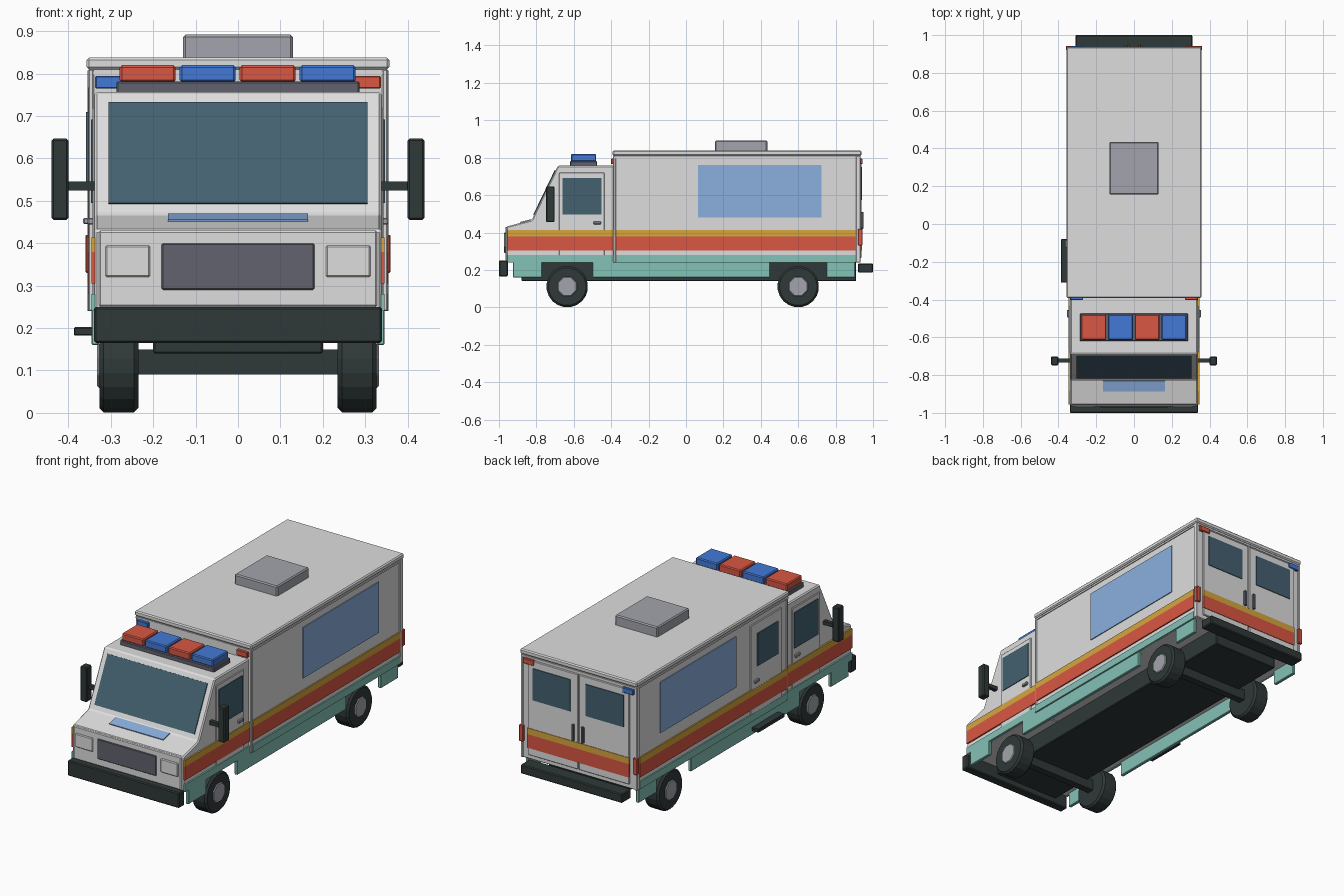
import bpy, bmesh, math
from mathutils import Vector

if "Cube" in bpy.data.objects:
    bpy.data.objects.remove(bpy.data.objects["Cube"])


def mat(name, hexcol):
    m = bpy.data.materials.new(name)
    srgb = [int(hexcol[i:i + 2], 16) / 255 for i in (0, 2, 4)]
    lin = [c / 12.92 if c <= 0.04045 else ((c + 0.055) / 1.055) ** 2.4 for c in srgb]
    m.diffuse_color = (*lin, 1)
    m.use_nodes = True
    m.node_tree.nodes["Principled BSDF"].inputs["Base Color"].default_value = m.diffuse_color
    return m


WHITE = mat("body_white", "DEDEDE")
RED = mat("signal_red", "D95743")
BLUE = mat("signal_blue", "4379D6")
YELLOW = mat("stripe_yellow", "D6A63F")
TEAL = mat("skirt_teal", "84C2B7")
DARK = mat("rubber_black", "2F3938")
GLASS = mat("dark_glass", "436070")
PANE = mat("pale_blue_panel", "8BAFDF")
GREY = mat("metal_grey", "A3A5AD")
SLATE = mat("slate_grey", "62626E")


def finish(bm, name, material, bevel=0.0):
    bmesh.ops.recalc_face_normals(bm, faces=bm.faces)
    me = bpy.data.meshes.new(name)
    bm.to_mesh(me)
    bm.free()
    ob = bpy.data.objects.new(name, me)
    bpy.context.collection.objects.link(ob)
    me.materials.append(material)
    if bevel:
        b = ob.modifiers.new("bevel", 'BEVEL')
        b.width = bevel
        b.segments = 1
    return ob


def prism(name, pts, x0, x1, material, bevel=0.0):
    """Extrude a (y, z) outline from x0 to x1."""
    bm = bmesh.new()
    f = bm.faces.new([bm.verts.new((x0, y, z)) for y, z in pts])
    ext = bmesh.ops.extrude_face_region(bm, geom=[f])
    verts = [g for g in ext["geom"] if isinstance(g, bmesh.types.BMVert)]
    bmesh.ops.translate(bm, verts=verts, vec=(x1 - x0, 0, 0))
    return finish(bm, name, material, bevel)


def box(name, x, y, z, material, bevel=0.0):
    return prism(name, [(y[0], z[0]), (y[1], z[0]), (y[1], z[1]), (y[0], z[1])],
                 x[0], x[1], material, bevel)


def pair(name, x, y, z, material, bevel=0.0):
    """Box on the right side and its mirror on the left."""
    box(name + "_right", x, y, z, material, bevel)
    box(name + "_left", (-x[1], -x[0]), y, z, material, bevel)


def slope_plate(name, a, b, t0, t1, half, thick, material):
    """Thin plate lying on the slope from a to b in the (y, z) plane."""
    a, b = Vector(a), Vector(b)
    d = b - a
    n = Vector((-d.y, d.x)).normalized() * thick
    p, q = a + d * t0, a + d * t1
    prism(name, [p, q, q + n, p + n], -half, half, material)


def cylinder(name, x0, x1, y, z, r, sides, material, bevel=0.0):
    pts = [(y + r * math.cos(2 * math.pi * (i + .5) / sides),
            z + r * math.sin(2 * math.pi * (i + .5) / sides)) for i in range(sides)]
    return prism(name, pts, x0, x1, material, bevel)


# Main bodies
box("rear_body", (-.348, .348), (-.385, .93), (.24, .82), WHITE, .004)
box("roof_cap", (-.357, .357), (-.392, .938), (.81, .838), WHITE, .006)
box("roof_gutter", (-.353, .353), (-.388, .934), (.797, .806), WHITE)
NOSE, HOOD, SCREEN = (-.96, .432), (-.825, .467), (-.685, .757)
prism("cab_body", [(-.96, .24), NOSE, HOOD, SCREEN, (-.385, .757), (-.385, .24)],
      -.338, .338, WHITE, .006)
pair("rear_corner_post", (.34, .355), (.908, .934), (.24, .81), WHITE, .003)
pair("front_corner_post", (.34, .353), (-.389, -.375), (.24, .81), WHITE, .003)

# Cab glass and front face
slope_plate("windshield", HOOD, SCREEN, .09, .91, .305, .005, GLASS)
slope_plate("hood_plate", NOSE, HOOD, .55, .97, .165, .005, PANE)
box("front_panel", (-.328, .328), (-.966, -.955), (.25, .43), WHITE, .004)
box("grille", (-.18, .18), (-.972, -.96), (.29, .40), SLATE, .003)
pair("headlight", (.207, .313), (-.973, -.96), (.32, .395), WHITE, .004)
box("front_bumper", (-.34, .34), (-1, -.952), (.165, .25), DARK, .005)

# Cab doors
pair("cab_door", (.33, .343), (-.68, -.435), (.25, .72), WHITE, .003)
pair("cab_window", (.335, .347), (-.66, -.452), (.495, .692), GLASS)
pair("cab_handle", (.34, .355), (-.495, -.455), (.444, .46), GREY, .003)

# Stripes along the sides and rear
for label, z, m in (("red_stripe", (.305, .38), RED),
                    ("yellow_stripe", (.38, .414), YELLOW),
                    ("teal_stripe", (.24, .28), TEAL)):
    pair(label + "_body", (.345, .355), (-.375, .907), z, m)
    pair(label + "_cab", (.335, .346), (-.955, -.39), z, m)
    if m != TEAL:
        box(label + "_rear", (-.31, .31), (.925, .941), z, m)

# Lower skirts between the wheels
for label, y in (("front", (-.925, -.77)), ("middle", (-.50, .45)), ("rear", (.75, .905))):
    pair(label + "_skirt", (.328, .346), y, (.16, .245), TEAL, .003)

# Side panels on the rear body
pair("side_panel", (.345, .353), (.065, .725), (.48, .76), PANE)

# Left entry door with step
box("side_door", (-.354, -.345), (-.33, -.06), (.25, .77), WHITE, .003)
box("side_door_window", (-.358, -.35), (-.295, -.115), (.53, .71), GLASS)
box("side_door_handle", (-.365, -.35), (-.125, -.085), (.445, .46), GREY, .003)
box("side_step", (-.387, -.33), (-.31, -.08), (.182, .202), DARK, .003)

# Rear doors, windows, handles, lamps
pair("rear_door", (.003, .31), (.925, .938), (.265, .79), WHITE, .003)
pair("rear_window", (.047, .278), (.93, .942), (.575, .75), GLASS)
pair("rear_handle", (.022, .036), (.935, .95), (.42, .51), SLATE, .003)
pair("tail_lamp", (.335, .36), (.92, .943), (.33, .42), RED, .003)
box("rear_bumper", (-.31, .31), (.92, 1), (.185, .235), DARK, .005)

# Corner marker lamps
for label, y in (("front", (-.402, -.38)), ("rear", (.925, .943))):
    box(label + "_marker_red", (.27, .337), y, (.765, .795), RED, .003)
    box(label + "_marker_blue", (-.337, -.27), y, (.765, .795), BLUE, .003)

# Roof light bar and vent
box("light_bar_base", (-.287, .287), (-.62, -.475), (.75, .782), SLATE, .004)
for i in range(4):
    x = -.279 + i * .1415
    box("beacon_%d" % (i + 1), (x, x + .132), (-.615, -.48), (.78, .82),
        BLUE if i % 2 else RED, .005)
box("roof_vent", (-.13, .13), (.155, .435), (.83, .892), GREY, .006)

# Mirrors
pair("mirror_arm", (.33, .41), (-.733, -.712), (.525, .546), DARK)
pair("mirror", (.40, .44), (-.748, -.702), (.455, .647), DARK, .005)

# Chassis, wheels and hubs
box("chassis", (-.2, .2), (-.88, .91), (.14, .245), DARK, .004)
for label, y in (("front", -.635), ("rear", .60)):
    for side, s in (("right", 1), ("left", -1)):
        cylinder("%s_%s_tire" % (label, side), s * .235, s * .327, y, .111, .111, 20, DARK, .01)
        cylinder("%s_%s_hub" % (label, side), s * .30, s * .332, y, .111, .056, 8, GREY, .004)
    box(label + "_axle", (-.24, .24), (y - .02, y + .02), (.09, .15), DARK)
